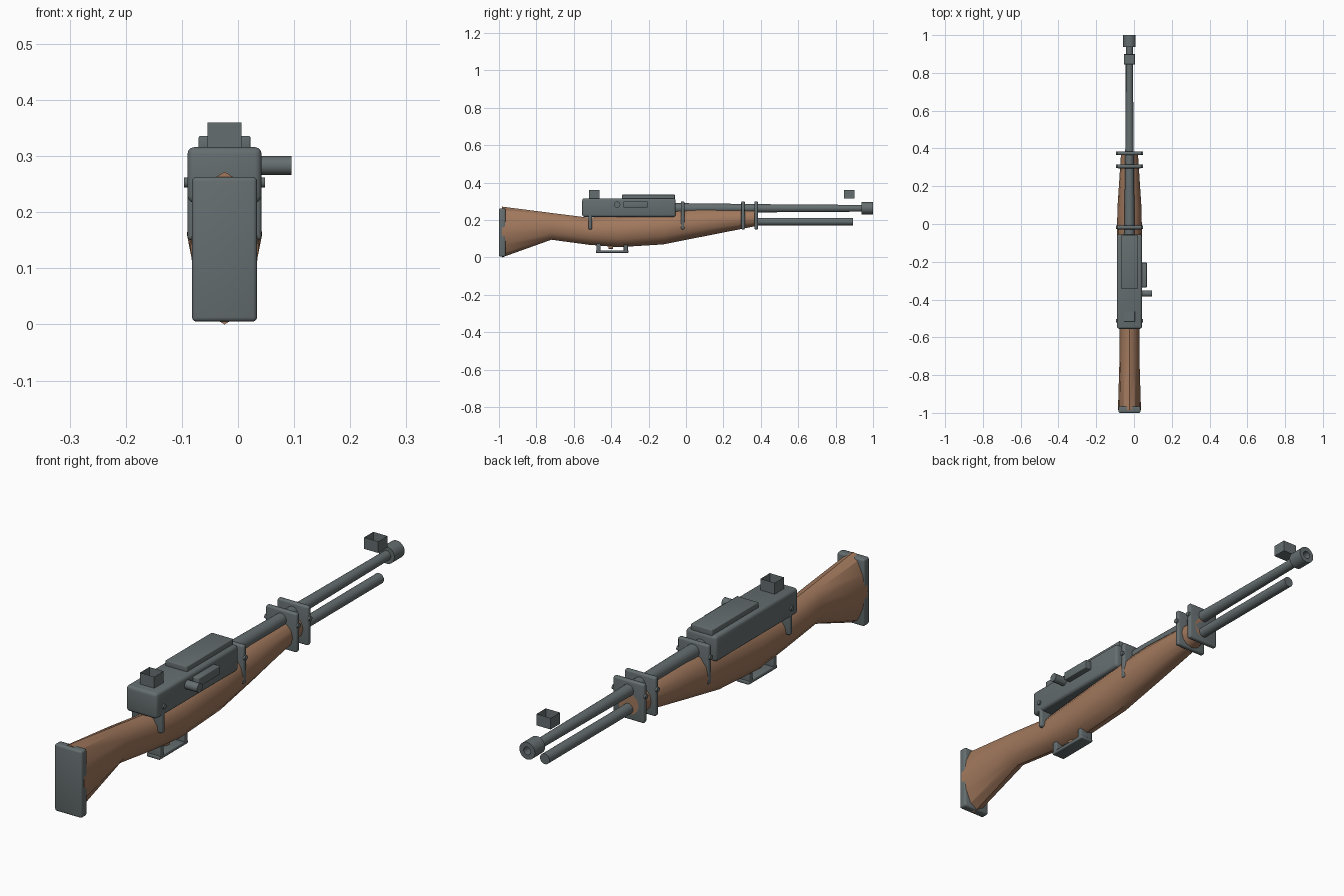
import bpy, bmesh, math
from mathutils import Matrix, Vector

old = bpy.data.objects.get("Cube")
if old:
    bpy.data.objects.remove(old)

CX = -0.024  # centre line of the body


def material(name, rgb):
    m = bpy.data.materials.new(name)
    m.use_nodes = True
    m.diffuse_color = (*rgb, 1)
    m.node_tree.nodes["Principled BSDF"].inputs["Base Color"].default_value = (*rgb, 1)
    return m


METAL = material("grey metal", (0.13, 0.155, 0.16))
WOOD = material("brown wood", (0.36, 0.19, 0.11))


def finish(bm, name, mat, smooth=True):
    bmesh.ops.recalc_face_normals(bm, faces=bm.faces)
    me = bpy.data.meshes.new(name)
    bm.to_mesh(me)
    bm.free()
    ob = bpy.data.objects.new(name, me)
    bpy.context.collection.objects.link(ob)
    me.materials.append(mat)
    if smooth:
        bpy.ops.object.select_all(action='DESELECT')
        ob.select_set(True)
        bpy.context.view_layer.objects.active = ob
        bpy.ops.object.shade_smooth_by_angle(angle=math.radians(35))
    return ob


def box(name, x, y, z, bevel=0.0, mat=METAL, open_top=False):
    """Box from (min, max) ranges, optionally rounded or open on top."""
    bm = bmesh.new()
    mid = Vector([(a + b) / 2 for a, b in (x, y, z)])
    size = [b - a for a, b in (x, y, z)]
    bmesh.ops.create_cube(bm, size=1, matrix=Matrix.Translation(mid) @ Matrix.Diagonal((*size, 1)))
    if open_top:
        top = [f for f in bm.faces if f.calc_center_median().z > z[1] - 0.001]
        bmesh.ops.inset_region(bm, faces=top, thickness=0.003)
        bmesh.ops.translate(bm, verts=top[0].verts, vec=(0, 0, 0.004 - size[2]))
    if bevel:
        bmesh.ops.bevel(bm, geom=bm.edges[:], offset=bevel, segments=3, profile=0.5, affect='EDGES')
    return finish(bm, name, mat)


def tube(name, profile, z, sides=24):
    """Turned part along y from (y, radius) points."""
    return loft(name, [(y, r, z - r, z + r) for y, r in profile], sides, METAL)


def loft(name, sections, sides, mat):
    """Skin of ellipses from (y, half width, bottom, top) sections."""
    bm = bmesh.new()
    rings = []
    for y, w, lo, hi in sections:
        ring = []
        for i in range(sides):
            a = math.tau * i / sides
            ring.append(bm.verts.new((CX + w * math.sin(a), y,
                                      (lo + hi) / 2 + (hi - lo) / 2 * math.cos(a))))
        rings.append(ring)
    for r, s in zip(rings, rings[1:]):
        for i in range(sides):
            j = (i + 1) % sides
            bm.faces.new((r[i], r[j], s[j], s[i]))
    bm.faces.new(rings[0])
    bm.faces.new(rings[-1])
    return finish(bm, name, mat)


def pin(name, x, y, z, r):
    """Cylinder across the body."""
    bm = bmesh.new()
    bmesh.ops.create_cone(bm, cap_ends=True, segments=20, radius1=r, radius2=r, depth=x[1] - x[0],
                          matrix=Matrix.Translation(((x[0] + x[1]) / 2, y, z))
                          @ Matrix.Rotation(math.pi / 2, 4, 'Y'))
    return finish(bm, name, METAL)


# Wooden stock and butt plate
loft("stock", [
    (-0.985, 0.061, 0.0, 0.272),
    (-0.72, 0.053, 0.095, 0.238),
    (-0.52, 0.052, 0.068, 0.213),
    (-0.36, 0.063, 0.055, 0.225),
    (-0.12, 0.067, 0.07, 0.25),
    (0.08, 0.064, 0.11, 0.262),
    (0.385, 0.044, 0.17, 0.252),
], 12, WOOD)
box("butt_plate", (CX - 0.058, CX + 0.058), (-1.0, -0.965), (0.005, 0.263), 0.008)

# Receiver, cover and side parts
box("receiver", (CX - 0.066, CX + 0.066), (-0.555, -0.055), (0.217, 0.316), 0.012)
box("top_cover", (CX - 0.046, CX + 0.046), (-0.342, -0.06), (0.31, 0.336), 0.003)
box("side_bar", (0.035, 0.068), (-0.335, -0.205), (0.266, 0.3), 0.003)
pin("handle", (0.03, 0.095), -0.368, 0.283, 0.017)

# Sights
for name, y in (("rear_sight", -0.49), ("front_sight", 0.872)):
    box(name, (CX - 0.03, CX + 0.03), (y - 0.028, y + 0.028), (0.316, 0.36), open_top=True)

# Barrel, muzzle with bore, and lower tube
tube("barrel", [(-0.08, 0.028), (0.1, 0.026), (0.5, 0.021), (0.95, 0.018)], 0.263)
tube("muzzle", [(0.938, 0.033), (1.0, 0.033), (1.0, 0.015), (0.955, 0.015)], 0.264)
tube("lower_tube", [(0.28, 0.02), (0.893, 0.02)], 0.192)

# Plate bands with cross pins
for i, y in enumerate((-0.512, -0.018, 0.305, 0.375)):
    box(f"band_{i + 1}", (CX - 0.066, CX + 0.066), (y - 0.01, y + 0.01), (0.15, 0.3), 0.007)
    pin(f"band_pin_{i + 1}", (CX - 0.072, CX + 0.072), y, 0.253, 0.009)

# Trigger guard and trigger
box("guard_bar", (CX - 0.028, CX + 0.028), (-0.482, -0.308), (0.024, 0.038), 0.004)
for name, y in (("guard_post_rear", -0.468), ("guard_post_front", -0.322)):
    box(name, (CX - 0.028, CX + 0.028), (y - 0.011, y + 0.011), (0.026, 0.085), 0.004)
box("trigger", (CX - 0.008, CX + 0.008), (-0.415, -0.39), (0.046, 0.08), 0.003, WOOD)
